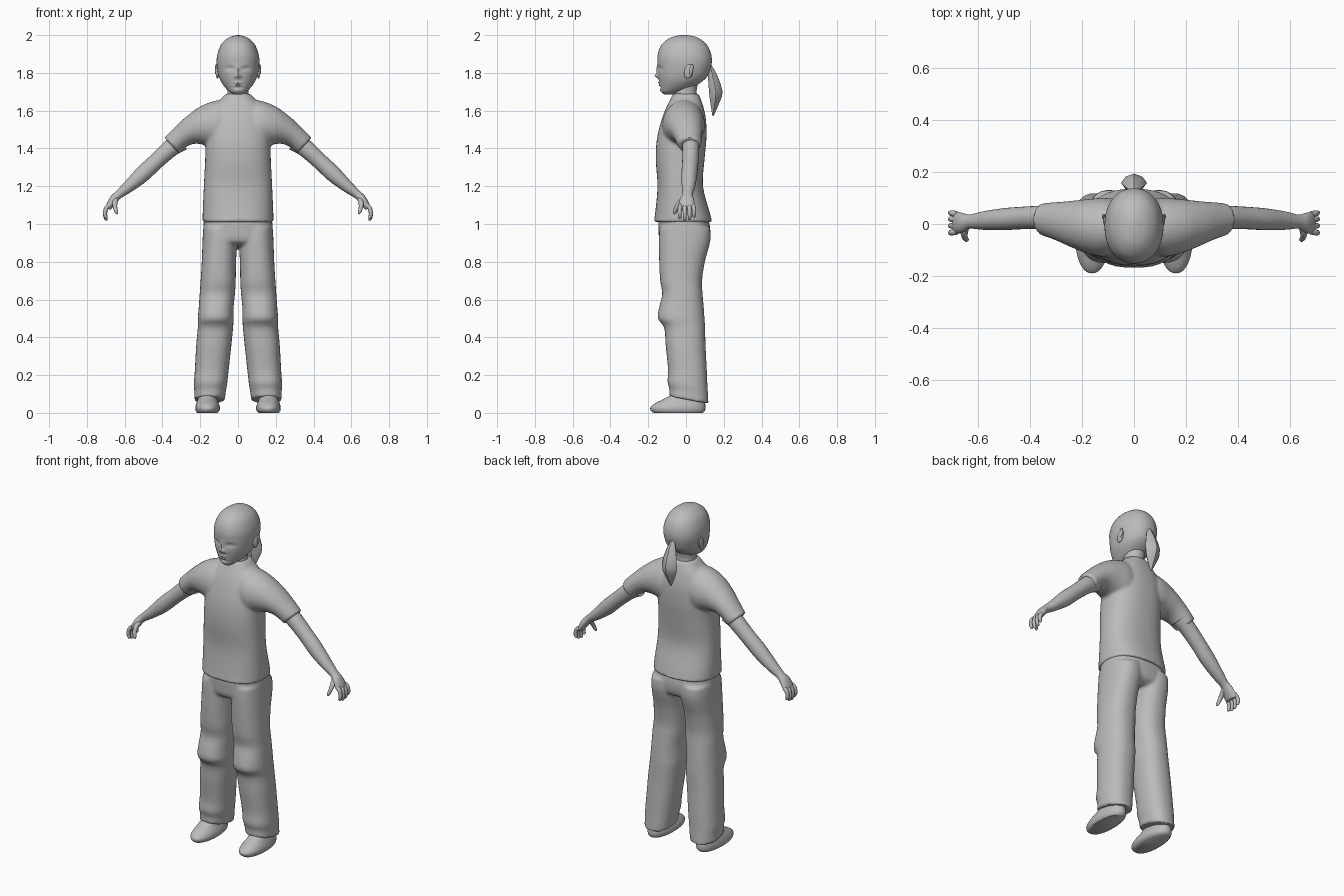
import bpy, bmesh, math
from mathutils import Vector, Matrix

grey = bpy.data.materials.new("plain_grey")
grey.diffuse_color = (0.5, 0.5, 0.5, 1)


# Ring = centre, half axis u, half axis v
def flat(z, x0, x1, y0, y1, pitch=0):
    """Level ring from its extents; pitch tilts it front to back."""
    b = (y1 - y0) / 2
    return [Vector(((x0 + x1) / 2, (y0 + y1) / 2, z)),
            Vector(((x1 - x0) / 2, 0, 0)), Vector((0, b, b * pitch))]


def limb(xt, zt, xb, zb, y0, y1):
    """Ring across a limb from its upper and lower outline points."""
    return [Vector(((xt + xb) / 2, (y0 + y1) / 2, (zt + zb) / 2)),
            Vector(((xt - xb) / 2, 0, (zt - zb) / 2)), Vector((0, (y1 - y0) / 2, 0))]


def tube(points):
    """Round rings along a path of (x, y, z, radius)."""
    p = [Vector(q[:3]) for q in points]
    out = []
    for i, q in enumerate(points):
        d = (p[min(i + 1, len(p) - 1)] - p[max(i - 1, 0)]).normalized()
        u = d.cross(Vector((0, 1, 0))).normalized()
        out.append([p[i], u * q[3], d.cross(u) * q[3]])
    return out


def spline(a, b, c, d, t):
    return 0.5 * (2 * b + (c - a) * t + (2 * a - 5 * b + 4 * c - d) * t * t
                  + (3 * b - a - 3 * c + d) * t ** 3)


def loft(bm, rings, n=24, steps=4, power=2.0, side=1):
    """Skin a smooth closed body through the rings."""
    m = len(rings)
    rows = []
    for i in range(m - 1):
        q = [rings[max(0, min(m - 1, i + k))] for k in (-1, 0, 1, 2)]
        for s in range(steps):
            rows.append([spline(*(r[j] for r in q), s / steps) for j in range(3)])
    rows.append(rings[-1])
    loops = []
    for c, u, v in rows:
        loop = []
        for k in range(n):
            a = 2 * math.pi * k / n
            co, si = math.cos(a), math.sin(a)
            p = c + u * math.copysign(abs(co) ** (2 / power), co) \
                  + v * math.copysign(abs(si) ** (2 / power), si)
            loop.append(bm.verts.new((p.x * side, p.y, p.z)))
        loops.append(loop)
    for r0, r1 in zip(loops, loops[1:]):
        for k in range(n):
            bm.faces.new((r0[k], r0[(k + 1) % n], r1[(k + 1) % n], r1[k]))
    bm.faces.new(loops[0])
    bm.faces.new(loops[-1])


def ball(bm, centre, size, rot=0):
    mat = Matrix.Translation(centre) @ Matrix.Rotation(rot, 4, 'X') @ Matrix.Diagonal((*size, 1))
    bmesh.ops.create_uvsphere(bm, u_segments=16, v_segments=10, radius=1, matrix=mat)


def finish(name, bm, voxel=0, angle=50):
    """Turn the bmesh into an object, fusing its bodies when voxel is given."""
    bmesh.ops.recalc_face_normals(bm, faces=bm.faces)
    me = bpy.data.meshes.new(name)
    bm.to_mesh(me)
    bm.free()
    me.materials.append(grey)
    ob = bpy.data.objects.new(name, me)
    bpy.context.collection.objects.link(ob)
    bpy.ops.object.select_all(action='DESELECT')
    ob.select_set(True)
    bpy.context.view_layer.objects.active = ob
    if voxel:
        mod = ob.modifiers.new("fuse", 'REMESH')
        mod.mode, mod.voxel_size = 'VOXEL', voxel
        sm = ob.modifiers.new("soften", 'SMOOTH')
        sm.factor, sm.iterations = 0.5, 3
        bpy.ops.object.convert(target='MESH')
    bpy.ops.object.shade_smooth_by_angle(angle=math.radians(angle))
    return ob


# Head, with the face shaped by soft pushes
bm = bmesh.new()
head = [(1.685, .022, -.115, -.065), (1.70, .045, -.131, -.03), (1.72, .066, -.137, .03),
        (1.75, .088, -.142, .08), (1.78, .101, -.147, .112), (1.81, .108, -.149, .126),
        (1.85, .113, -.151, .136), (1.89, .111, -.151, .135), (1.93, .099, -.140, .122),
        (1.96, .082, -.120, .100), (1.985, .053, -.085, .065), (1.997, .022, -.045, .028),
        (2.0, .004, -.012, -.002)]
loft(bm, [flat(z, -a, a, y0, y1) for z, a, y0, y1 in head], n=64, steps=6, power=2.15)
# x, z, spread x, spread z, push along y
pushes = [(.043, 1.822, .020, .011, .013), (.043, 1.819, .013, .007, -.007),
          (0, 1.785, .011, .011, -.019), (0, 1.815, .009, .022, -.008),
          (0, 1.748, .020, .005, -.007), (0, 1.735, .016, .004, -.006),
          (0, 1.741, .022, .002, .004), (0, 1.722, .022, .005, .005),
          (0, 1.704, .018, .009, -.003), (.016, 1.780, .006, .006, -.004)]
for v in bm.verts:
    if v.co.y < -.04:
        x, z = abs(v.co.x), v.co.z
        for px, pz, sx, sz, d in pushes:
            v.co.y += d * math.exp(-((x - px) / sx) ** 2 - ((z - pz) / sz) ** 2)
finish("head", bm)

# Neck
bm = bmesh.new()
loft(bm, [flat(1.60, -.068, .068, -.07, .07), flat(1.68, -.057, .057, -.062, .058),
          flat(1.72, -.055, .055, -.058, .058), flat(1.78, -.06, .06, -.05, .075)])
finish("neck", bm)

# Ears
for s, label in ((1, "left"), (-1, "right")):
    bm = bmesh.new()
    ball(bm, (s * .109, .014, 1.808), (.010, .023, .039), -.2)
    ball(bm, (s * .116, .028, 1.818), (.007, .010, .028), -.2)
    finish(label + "_ear", bm)

# Ponytail
bm = bmesh.new()
tail = [(1.845, .008, .118, .132), (1.79, .030, .116, .164), (1.70, .050, .122, .194),
        (1.64, .036, .129, .176), (1.572, .003, .140, .146)]
loft(bm, [flat(z, -a, a, y0, y1) for z, a, y0, y1 in tail], n=8, steps=2, power=1.6)
finish("ponytail", bm, angle=35)

# Shirt: body and sleeves fused
bm = bmesh.new()
body = [(1.01, .188, -.171, .139), (1.06, .187, -.163, .126), (1.20, .181, -.151, .090),
        (1.34, .174, -.160, .098), (1.45, .171, -.154, .108), (1.55, .160, -.130, .106),
        (1.62, .128, -.103, .092), (1.665, .088, -.080, .077), (1.69, .064, -.070, .066)]
loft(bm, [flat(z, -a, a, y0, y1) for z, a, y0, y1 in body], n=40, power=2.4)
sleeve = [(.02, 1.655, .02, 1.38, -.09, .08), (.11, 1.655, .10, 1.39, -.125, .10),
          (.20, 1.622, .165, 1.415, -.112, .095), (.275, 1.568, .225, 1.425, -.085, .088),
          (.33, 1.517, .27, 1.41, -.062, .084), (.390, 1.457, .313, 1.374, -.043, .08)]
for s in (1, -1):
    loft(bm, [limb(*r) for r in sleeve], n=32, side=s)
finish("shirt", bm, voxel=.009)

# Trousers: hips and two legs fused
bm = bmesh.new()
loft(bm, [flat(1.03, -.180, .180, -.147, .118), flat(.97, -.184, .184, -.146, .128),
          flat(.91, -.184, .184, -.138, .118), flat(.885, -.16, .16, -.10, .08)],
     n=40, power=2.5)
leg = [(.98, .005, .184, -.140, .128), (.93, .004, .187, -.143, .131), (.88, .006, .189, -.143, .122),
       (.80, .010, .192, -.142, .100), (.70, .012, .198, -.137, .085), (.63, .016, .203, -.126, .088),
       (.56, .023, .208, -.142, .094), (.50, .023, .213, -.149, .098), (.45, .026, .213, -.116, .101),
       (.35, .036, .222, -.107, .104), (.22, .050, .229, -.095, .111), (.15, .058, .234, -.098, .114),
       (.11, .065, .231, -.088, .117), (.068, .070, .233, -.088, .119)]
for s in (1, -1):
    loft(bm, [flat(*r, -.23 * max(0, 1 - r[0] / .35)) for r in leg], n=32, power=2.3, side=s)
finish("trousers", bm, voxel=.009)

shoe = [(0, .108, .216, -.172, .090), (.012, .098, .224, -.186, .100), (.03, .096, .226, -.188, .103),
        (.05, .102, .221, -.165, .101), (.07, .110, .214, -.125, .098), (.10, .115, .207, -.075, .092),
        (.15, .12, .20, -.05, .085)]
# Arm rings run from inside the sleeve to the wrist and palm
arm = [(.335, 1.480, .270, 1.395, -.022, .070), (.39, 1.434, .327, 1.365, -.020, .070),
       (.46, 1.365, .405, 1.300, -.020, .066), (.53, 1.300, .482, 1.228, -.024, .060),
       (.60, 1.222, .565, 1.170, -.022, .048), (.645, 1.175, .618, 1.138, -.018, .036),
       (.675, 1.145, .640, 1.118, -.032, .042), (.696, 1.105, .662, 1.090, -.038, .047),
       (.700, 1.082, .674, 1.076, -.034, .044)]
# Finger: y, length
fingers = [(-.030, .052), (-.006, .062), (.017, .058), (.038, .044)]
for s, label in ((1, "left"), (-1, "right")):
    bm = bmesh.new()
    loft(bm, [flat(*r) for r in shoe], n=32, power=2.2, side=s)
    finish(label + "_shoe", bm)

    bm = bmesh.new()
    loft(bm, [limb(*r) for r in arm], n=24, side=s)
    finish(label + "_arm", bm)

    bm = bmesh.new()
    for y, ln in fingers:
        loft(bm, tube([(.680, y, 1.10, .011), (.697, y * 1.08, 1.085, .0115),
                       (.704, y * 1.12, 1.08 - ln * .5, .0105),
                       (.698, y * 1.1, 1.08 - ln * .9, .0085),
                       (.695, y * 1.1, 1.08 - ln, .003)]), n=10, steps=3, side=s)
    # Thumb
    loft(bm, tube([(.645, -.005, 1.135, .015), (.652, -.034, 1.112, .014),
                   (.650, -.052, 1.085, .011), (.643, -.060, 1.062, .009),
                   (.640, -.062, 1.052, .003)]), n=10, steps=3, side=s)
    finish(label + "_fingers", bm)
